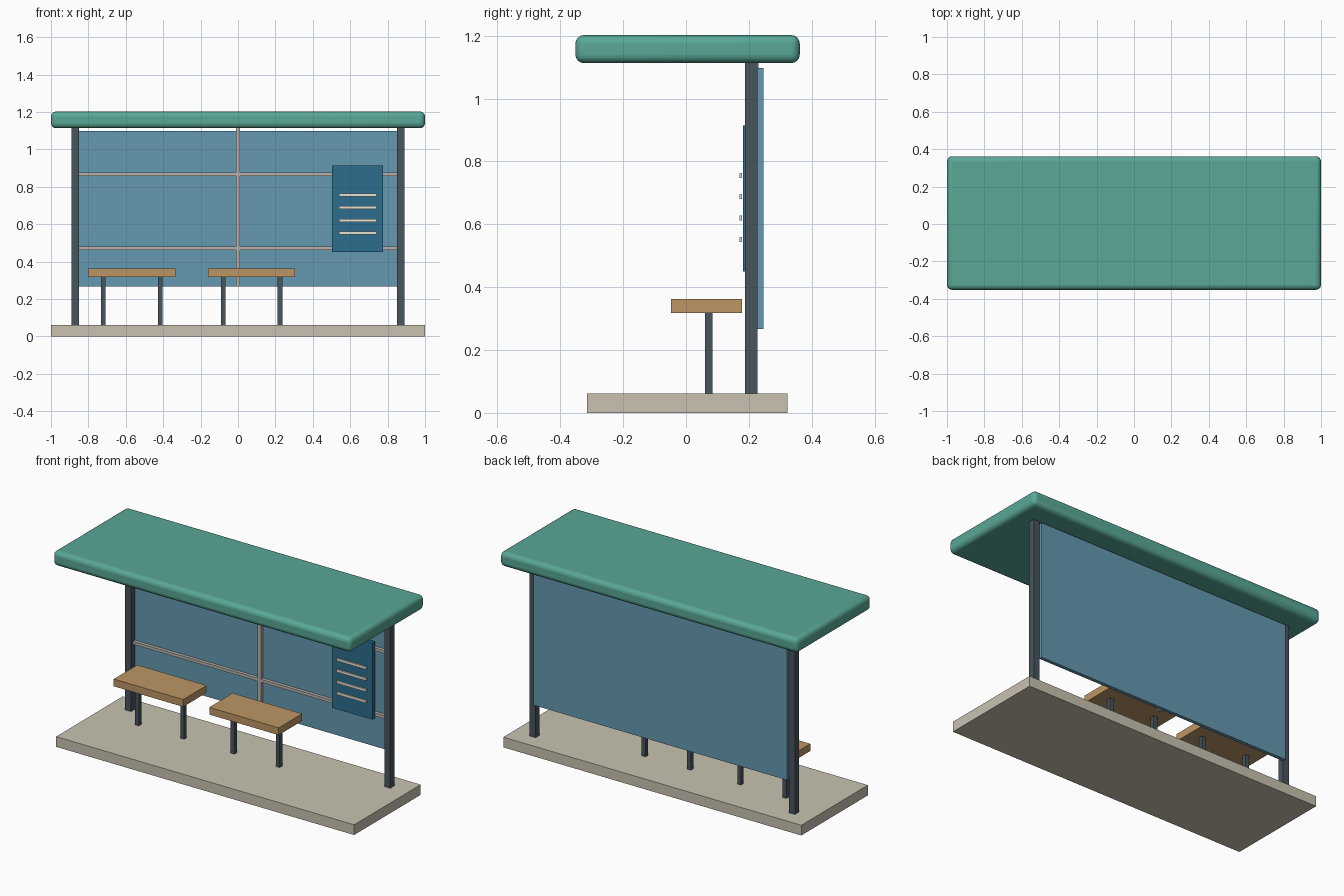
import bpy

if "Cube" in bpy.data.objects:
    bpy.data.objects.remove(bpy.data.objects["Cube"])


def material(name, r, g, b):
    m = bpy.data.materials.new(name)
    m.diffuse_color = (r, g, b, 1)
    m.use_nodes = True
    m.node_tree.nodes["Principled BSDF"].inputs["Base Color"].default_value = m.diffuse_color
    return m


CONCRETE = material("concrete", 0.58, 0.54, 0.44)
METAL = material("dark_metal", 0.065, 0.09, 0.11)
GLASS = material("blue_glass", 0.13, 0.32, 0.44)
TRIM = material("pale_trim", 0.48, 0.45, 0.41)
WOOD = material("wood", 0.50, 0.30, 0.13)
GREEN = material("roof_green", 0.10, 0.39, 0.31)
BOARD = material("board_blue", 0.025, 0.15, 0.27)
CREAM = material("cream", 0.80, 0.76, 0.65)


def box(name, xs, ys, zs, mat, bevel=0):
    """Box from its min/max extents, optionally with rounded edges."""
    bpy.ops.mesh.primitive_cube_add(
        size=1, location=[(a + b) / 2 for a, b in (xs, ys, zs)])
    ob = bpy.context.object
    ob.name = name
    ob.scale = [b - a for a, b in (xs, ys, zs)]
    bpy.ops.object.transform_apply(location=False, rotation=False, scale=True)
    ob.data.materials.append(mat)
    if bevel:
        mod = ob.modifiers.new("rounding", 'BEVEL')
        mod.width = bevel
        mod.segments = 4
        bpy.ops.object.shade_smooth_by_angle()
    return ob


def around(c, half):
    return (c - half, c + half)


# Platform and roof
box("platform", (-1, 1), (-0.315, 0.323), (0, 0.062), CONCRETE)
box("roof", (-1, 1), (-0.352, 0.362), (1.113, 1.202), GREEN, bevel=0.027)

# Rear posts
for side, x in (("left", -0.87), ("right", 0.87)):
    box(f"{side}_post", around(x, 0.02), (0.188, 0.228), (0.06, 1.115), METAL)

# Back panel with its frame bars
box("back_panel", (-0.852, 0.852), (0.226, 0.247), (0.267, 1.098), GLASS)
box("centre_mullion", around(0, 0.011), (0.204, 0.23), (0.267, 1.115), TRIM)
for name, z in (("lower_rail", 0.472), ("upper_rail", 0.867)):
    box(name, (-0.852, 0.852), (0.206, 0.23), around(z, 0.009), TRIM)

# Timetable board with printed lines
box("notice_board", (0.503, 0.776), (0.181, 0.205), (0.45, 0.915), BOARD)
for i in range(4):
    box(f"notice_line_{i + 1}", (0.54, 0.74), (0.171, 0.178),
        around(0.552 + 0.068 * i, 0.008), CREAM)

# Two benches, each with a pair of legs
for side, cx in (("left", -0.568), ("right", 0.073)):
    box(f"{side}_seat", around(cx, 0.233), (-0.047, 0.178), (0.318, 0.362), WOOD)
    for leg, dx in (("outer", -0.152), ("inner", 0.152)):
        box(f"{side}_bench_{leg}_leg", around(cx + dx, 0.0125),
            (0.06, 0.085), (0.06, 0.32), METAL)
